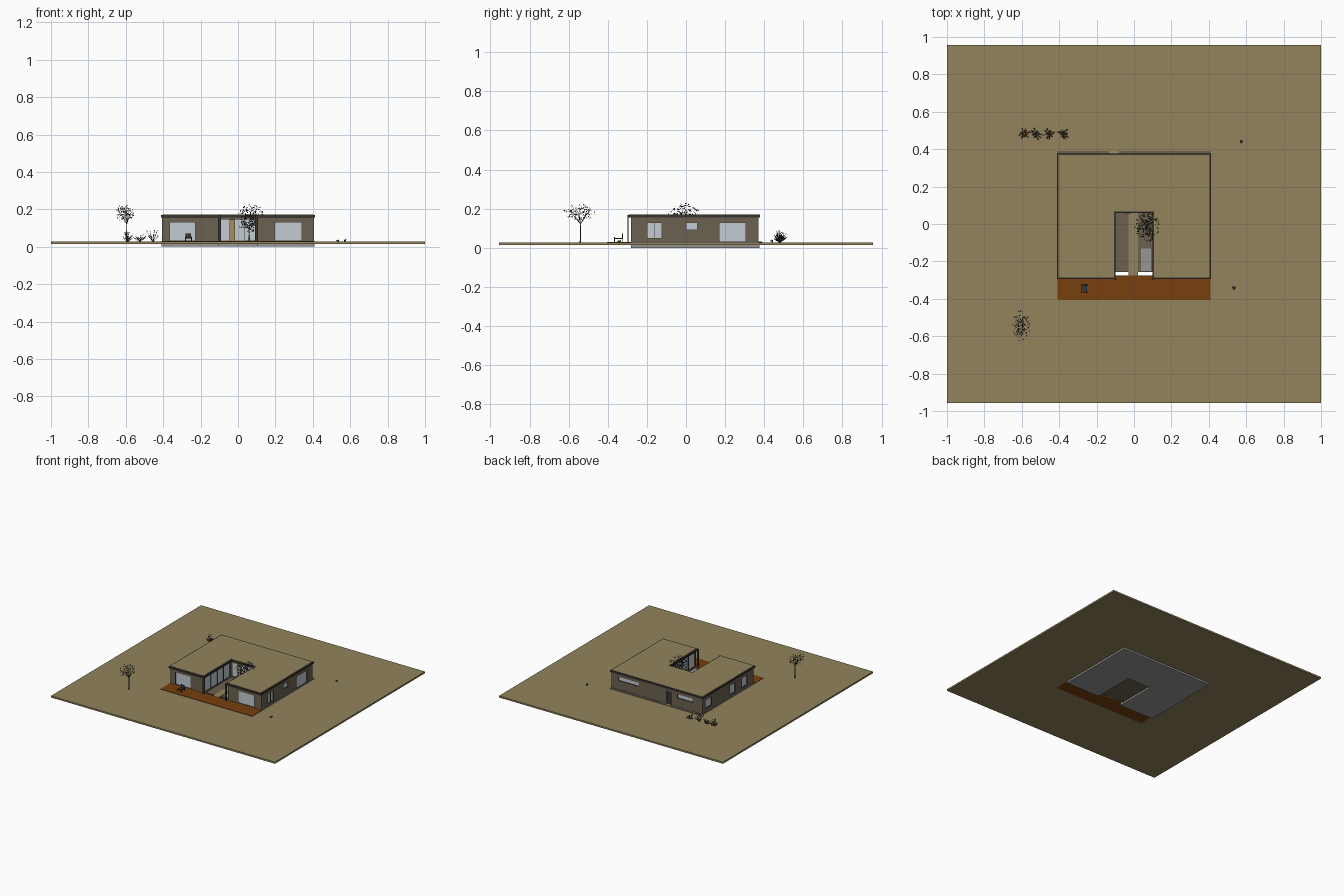
import bpy, bmesh, math, random
from mathutils import Vector, Matrix

if "Cube" in bpy.data.objects:
    bpy.data.objects.remove(bpy.data.objects["Cube"])
random.seed(4)

def mat(name, r, g, b):
    m = bpy.data.materials.new(name)
    f = lambda c: ((c / 255 + 0.055) / 1.055) ** 2.4
    m.diffuse_color = (f(r), f(g), f(b), 1)
    m.use_nodes = True
    m.node_tree.nodes["Principled BSDF"].inputs["Base Color"].default_value = m.diffuse_color
    return m

EARTH = mat("dry_earth", 146, 131, 93)
WALL = mat("taupe_cladding", 107, 97, 80)
DARK = mat("dark_trim", 56, 54, 50)
GLASS = mat("pale_glass", 196, 204, 210)
DECK = mat("red_timber", 120, 64, 14)
STONE = mat("grey_concrete", 150, 150, 150)
WOOD = mat("light_wood", 165, 140, 98)
LEAF = mat("dark_leaf", 62, 62, 50)

def finish(name, bm, m):
    me = bpy.data.meshes.new(name)
    bm.to_mesh(me)
    bm.free()
    me.materials.append(m)
    ob = bpy.data.objects.new(name, me)
    bpy.context.collection.objects.link(ob)
    return ob

def add_box(bm, x0, x1, y0, y1, z0, z1):
    M = Matrix.Translation(((x0+x1)/2, (y0+y1)/2, (z0+z1)/2)) @ Matrix.Diagonal((x1-x0, y1-y0, z1-z0, 1))
    bmesh.ops.create_cube(bm, size=1, matrix=M)

def boxes(name, m, *dims):
    bm = bmesh.new()
    for d in dims:
        add_box(bm, *d)
    return finish(name, bm, m)

def u_shape(name, m, hx, y0, y1, cx, cy, z0, z1):
    # U plan around the courtyard, extruded upwards
    pts = [(-hx, y0), (-cx, y0), (-cx, cy), (cx, cy), (cx, y0), (hx, y0), (hx, y1), (-hx, y1)]
    bm = bmesh.new()
    f = bm.faces.new([bm.verts.new((x, y, z0)) for x, y in pts])
    r = bmesh.ops.extrude_face_region(bm, geom=[f])
    bmesh.ops.translate(bm, vec=(0, 0, z1 - z0), verts=[v for v in r["geom"] if isinstance(v, bmesh.types.BMVert)])
    bmesh.ops.recalc_face_normals(bm, faces=bm.faces)
    return finish(name, bm, m)

def cut(ob, cutter):
    mod = ob.modifiers.new("cut", 'BOOLEAN')
    mod.operation = 'DIFFERENCE'
    mod.solver = 'EXACT'
    mod.object = cutter
    cutter.hide_render = True
    cutter.hide_viewport = True

# site slab with a hole for house and deck
ground = boxes("ground_slab", EARTH, (-1, 1, -0.957, 0.957, 0.014, 0.027))
cut(ground, boxes("site_cutter", EARTH, (-0.408, 0.408, -0.404, 0.374, -0.1, 0.1)))

# house body
u_shape("foundation", STONE, 0.41, -0.282, 0.376, 0.105, 0.058, 0.0, 0.03)
walls = u_shape("walls", WALL, 0.406, -0.28, 0.37, 0.107, 0.065, 0.028, 0.156)
u_shape("roof_fascia", DARK, 0.412, -0.295, 0.378, 0.1, 0.06, 0.155, 0.169)
u_shape("roof_surface", EARTH, 0.404, -0.287, 0.370, 0.108, 0.068, 0.16, 0.171)

# windows: axis of normal, wall plane, outward sign, span, heights, panes
D = 0.01
wins = [
    ('y', -0.28, -1, -0.365, -0.228, 0.03, 0.131, 1),
    ('y', -0.28, -1, 0.196, 0.342, 0.03, 0.131, 1),
    ('x', 0.406, 1, -0.2, -0.122, 0.048, 0.13, 2),
    ('x', 0.406, 1, 0.0, 0.06, 0.09, 0.13, 1),
    ('x', 0.406, 1, 0.168, 0.306, 0.03, 0.13, 1),
    ('x', -0.406, -1, 0.25, 0.33, 0.06, 0.13, 1),
    ('x', -0.406, -1, -0.05, 0.02, 0.05, 0.13, 1),
    ('x', -0.406, -1, -0.2, -0.135, 0.05, 0.13, 1),
    ('y', 0.37, 1, 0.165, 0.345, 0.1, 0.135, 1),
    ('y', 0.37, 1, -0.32, -0.18, 0.1, 0.135, 1),
    ('x', -0.107, 1, -0.27, 0.055, 0.032, 0.148, 4),
    ('x', 0.107, -1, -0.27, 0.055, 0.032, 0.148, 4),
    ('y', 0.065, -1, -0.1, 0.1, 0.032, 0.148, 3),
]
bc, bg, bf = bmesh.new(), bmesh.new(), bmesh.new()

def slab(bm, ax, p, s, a0, a1, z0, z1, d0, d1):
    # box between depths d0 and d1 measured inwards from the wall plane
    lo, hi = sorted((p - s * d0, p - s * d1))
    if ax == 'x':
        add_box(bm, lo, hi, a0, a1, z0, z1)
    else:
        add_box(bm, a0, a1, lo, hi, z0, z1)

for ax, p, s, a0, a1, z0, z1, n in wins:
    slab(bc, ax, p, s, a0, a1, z0, z1, -0.02, D)
    slab(bg, ax, p, s, a0, a1, z0, z1, D - 0.004, D + 0.002)
    w = 0.0025
    for z in (z0, z1 - w):
        slab(bf, ax, p, s, a0, a1, z, z + w, 0.001, D)
    for i in range(n + 1):
        a = a0 + (a1 - a0 - w) * i / n
        slab(bf, ax, p, s, a, a + w, z0, z1, 0.001, D)
# entrance door recess at the back
slab(bc, 'y', 0.37, 1, -0.135, -0.085, 0.03, 0.135, -0.02, D)
cut(walls, finish("opening_cutter", bc, WALL))
finish("window_glass", bg, GLASS)
finish("window_frames", bf, DARK)
boxes("back_door", DARK, (-0.135, -0.085, 0.357, 0.364, 0.03, 0.135))
boxes("door_step", WOOD, (-0.13, -0.085, 0.37, 0.388, 0.02, 0.031))
boxes("back_border", WALL, (-0.41, -0.135, 0.37, 0.39, 0.022, 0.03), (-0.08, 0.41, 0.37, 0.39, 0.022, 0.03))

# deck and courtyard
boxes("front_deck", DECK, (-0.41, 0.41, -0.405, -0.275, 0.014, 0.03))
boxes("courtyard_floor", WALL, (-0.106, 0.106, -0.257, 0.066, 0.014, 0.027))
boxes("courtyard_path", EARTH, (-0.03, 0.022, -0.277, 0.06, 0.016, 0.029))
boxes("courtyard_basin", STONE, (0.038, 0.092, -0.25, -0.13, 0.02, 0.034))
boxes("courtyard_door", WOOD, (-0.045, -0.015, 0.056, 0.064, 0.03, 0.145))
boxes("courtyard_posts", DARK, *[(x - 0.008, x + 0.008, -0.298, -0.293, 0.03, 0.168) for x in (-0.1, 0.1)])

# lounge chair on the deck
boxes("deck_chair", DARK,
      (-0.28, -0.25, -0.365, -0.325, 0.044, 0.049),
      (-0.28, -0.25, -0.328, -0.322, 0.044, 0.072),
      *[(x, x + 0.004, y, y + 0.004, 0.03, 0.055) for x in (-0.283, -0.251) for y in (-0.368, -0.328)])

# plants
def stick(bm, a, b, r):
    a, b = Vector(a), Vector(b)
    d = b - a
    M = Matrix.Translation((a + b) / 2) @ d.to_track_quat('Z', 'Y').to_matrix().to_4x4()
    bmesh.ops.create_cone(bm, cap_ends=True, segments=5, radius1=r, radius2=r * 0.6, depth=d.length, matrix=M)

def leaf(bm, c, size):
    u = Vector([random.gauss(0, 1) for _ in range(3)]).normalized()
    v = u.orthogonal().normalized()
    c = Vector(c)
    bm.faces.new([bm.verts.new(c + q) for q in (u * size, v * size * 0.5, -u * size, -v * size * 0.5)])

def tree(name, x, y, crown, radii, n, size):
    bm = bmesh.new()
    crown, radii = Vector(crown), Vector(radii)
    fork = Vector((x, y, 0.03 + (crown.z - radii.z * 0.6) * 0.6))
    stick(bm, (x, y, 0.025), fork, 0.0035)
    for i in range(7):
        a = i * 2.4
        tip = crown + Vector((math.cos(a) * radii.x, math.sin(a) * radii.y, random.uniform(-0.3, 0.5) * radii.z)) * 0.6
        stick(bm, fork, tip, 0.0014)
    for i in range(n):
        d = Vector([random.gauss(0, 1) for _ in range(3)]).normalized() * random.random() ** 0.45
        leaf(bm, crown + Vector((d.x * radii.x, d.y * radii.y, d.z * radii.z)), size)
    finish(name, bm, LEAF)

tree("courtyard_tree", 0.06, 0.0, (0.07, -0.01, 0.15), (0.075, 0.085, 0.08), 260, 0.007)
tree("garden_tree", -0.595, -0.54, (-0.605, -0.545, 0.18), (0.05, 0.085, 0.048), 150, 0.006)

def shrub(name, x, y, r, h, n):
    bm = bmesh.new()
    for i in range(n):
        a = i * 2.4
        k = random.uniform(0.4, 1)
        tip = Vector((x + math.cos(a) * r * k, y + math.sin(a) * r * k, 0.027 + h * random.uniform(0.4, 1)))
        stick(bm, (x, y, 0.025), tip, 0.0012)
        for t in (0.6, 0.8, 1.0):
            leaf(bm, Vector((x, y, 0.027)).lerp(tip, t), 0.006)
    finish(name, bm, LEAF)

for i, (x, h) in enumerate(((-0.59, 0.05), (-0.525, 0.04), (-0.455, 0.065), (-0.378, 0.04))):
    shrub("back_shrub_%d" % (i + 1), x, 0.48, 0.035, h, 12)
shrub("small_plant_1", 0.572, 0.44, 0.01, 0.012, 4)
shrub("small_plant_2", 0.533, -0.343, 0.01, 0.012, 4)
boxes("shrub_flower", DECK, (-0.6, -0.58, 0.47, 0.488, 0.032, 0.038))
